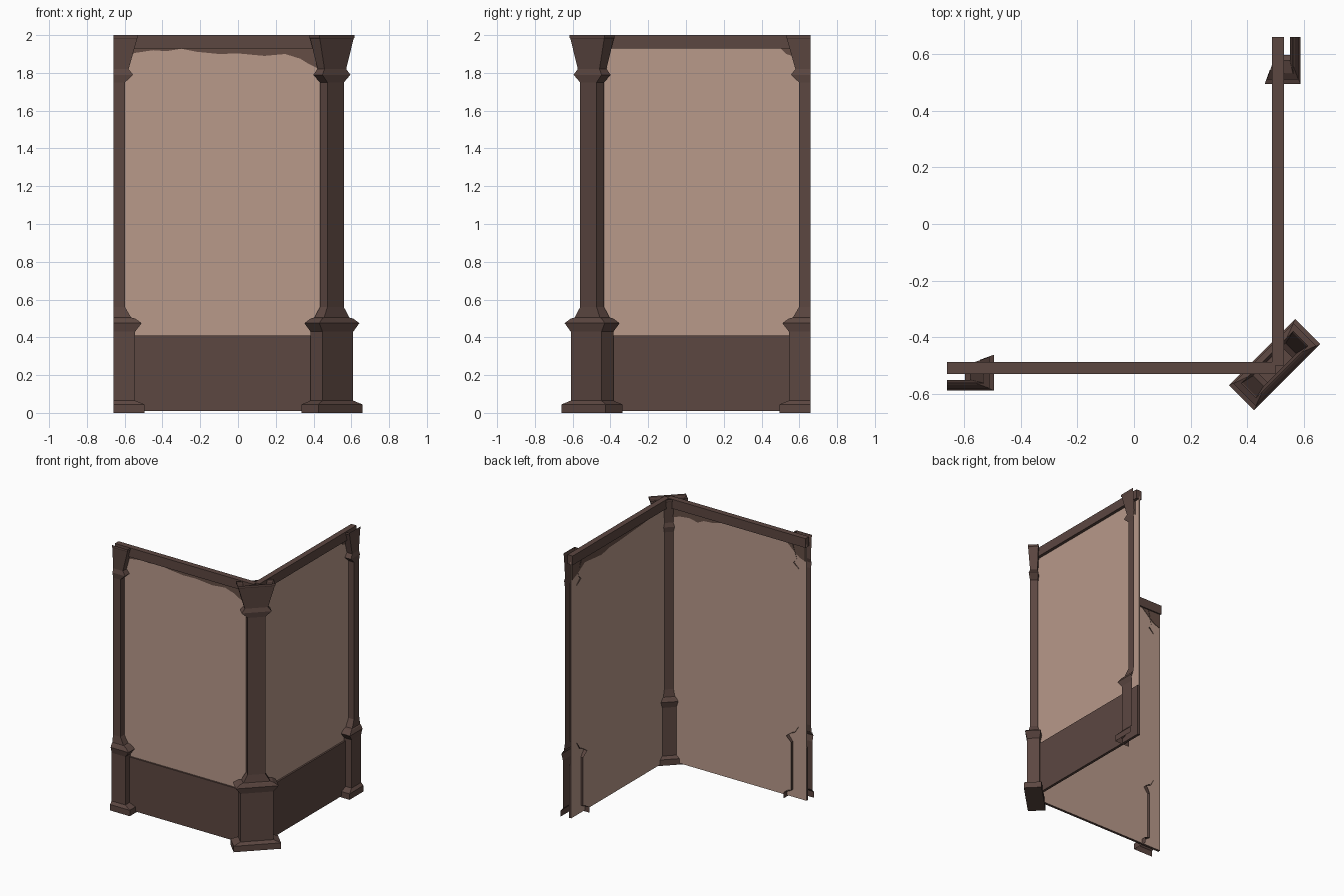
import bpy, bmesh, math

if "Cube" in bpy.data.objects:
    bpy.data.objects.remove(bpy.data.objects["Cube"])


def material(name, rgb):
    m = bpy.data.materials.new(name)
    m.diffuse_color = (*rgb, 1)
    m.use_nodes = True
    m.node_tree.nodes["Principled BSDF"].inputs["Base Color"].default_value = m.diffuse_color
    return m


WOOD = material("dark_wood", (0.107, 0.063, 0.053))
PLASTER = material("pink_plaster", (0.479, 0.319, 0.254))
STAIN = material("worn_patch", (0.130, 0.076, 0.060))

C = 0.497      # corner pillar centre, on the diagonal
END = -0.66    # free end of each wall

# post profile: height, half length, half depth
POST = [(0, .165, .063), (.045, .165, .063), (.065, .115, .045), (.43, .115, .045),
        (.475, .150, .056), (.50, .115, .043), (.505, .094, .036), (.56, .062, .028),
        (1.75, .062, .028), (1.79, .105, .034), (1.82, .081, .026),
        (1.98, .126, .036), (1.985, .130, .038), (2.0, .130, .038)]


def make(name, verts, faces, mats, closed=False, flip=False):
    bm = bmesh.new()
    vs = [bm.verts.new(v) for v in verts]
    for f in faces:
        bm.faces.new([vs[i] for i in f])
    if closed:
        bmesh.ops.recalc_face_normals(bm, faces=bm.faces)
    elif flip:
        bmesh.ops.reverse_faces(bm, faces=bm.faces)
    me = bpy.data.meshes.new(name)
    bm.to_mesh(me)
    bm.free()
    for m in mats:
        me.materials.append(m)
    ob = bpy.data.objects.new(name, me)
    bpy.context.collection.objects.link(ob)
    return ob


def place(side, s, d, z):
    """s runs along the wall to the corner, d is the outward distance."""
    return (s, -d, z) if side == "front" else (d, -s, z)


def prism(name, side, outline, d0, d1, mats):
    """Extrude an (s, z) outline through the wall thickness."""
    n = len(outline)
    verts = [place(side, s, d, z) for d in (d0, d1) for s, z in outline]
    faces = [tuple(range(n)), tuple(range(n, 2 * n))]
    faces += [(i, (i + 1) % n, n + (i + 1) % n, n + i) for i in range(n)]
    return make(f"{side}_{name}", verts, faces, mats, closed=True)


def box(name, side, s0, s1, z0, z1, d0, d1, mats):
    return prism(name, side, [(s0, z0), (s1, z0), (s1, z1), (s0, z1)], d0, d1, mats)


def stain(name, side, edge, d0, d1):
    """Ragged patch hanging from the top rail; edge is its lower outline."""
    prism(name, side, edge + [(edge[-1][0], 1.94), (edge[0][0], 1.94)], d0, d1, [STAIN])


# corner pillar: lofted rectangle turned 45 degrees, open at the top
r = math.sqrt(0.5)
verts, faces = [], [(3, 2, 1, 0)]
for z, a, b in POST:
    for u, w in ((-a, -b), (a, -b), (a, b), (-a, b)):
        verts.append((C + (u - w) * r, -C + (u + w) * r, z))
for k in range(len(POST) - 1):
    for i in range(4):
        j = (i + 1) % 4
        faces.append((4 * k + i, 4 * k + j, 4 * k + 4 + j, 4 * k + 4 + i))
make("corner_pillar", verts, faces, [WOOD])

for side in ("front", "right"):
    # end post: half shell, open at the wall end and the back
    verts, faces = [], []
    for z, a, b in POST:
        for s, d in ((END, .525 + b), (END + a, .525 + b), (END + a, .525 - b)):
            verts.append(place(side, s, d, z))
    for k in range(len(POST) - 1):
        for i in range(2):
            p = 3 * k + i
            faces.append((p, p + 1, p + 4, p + 3))
    make(f"{side}_end_post", verts, faces, [WOOD], flip=(side == "right"))

    # plaster panel, wooden skirting panel and top rail
    box("upper_panel", side, END, .50, .41, 1.95, .50, .507, [PLASTER])
    skirt = box("skirting_panel", side, END, .50, .01, .41, .50, .52, [WOOD, PLASTER])
    for p in skirt.data.polygons:
        inward = p.normal.y if side == "front" else -p.normal.x
        if inward > 0.9:
            p.material_index = 1
    box("top_rail", side, END, .50, 1.93, 2.0, .487, .53, [WOOD])

# worn patches below the rails
stain("outer_patch", "front",
      [(-.62, 1.83), (-.60, 1.83), (-.575, 1.88), (-.55, 1.905), (-.45, 1.92), (-.38, 1.915),
       (-.30, 1.928), (-.22, 1.912), (-.10, 1.90), (0, 1.903), (.14, 1.89), (.25, 1.90),
       (.33, 1.875), (.37, 1.85), (.43, 1.82)], .506, .510)
stain("outer_patch", "right",
      [(-.62, 1.82), (-.60, 1.83), (-.58, 1.87), (-.56, 1.89), (-.53, 1.90), (-.50, 1.93)],
      .506, .510)
stain("inner_patch", "front",
      [(.05, 1.925), (.13, 1.905), (.20, 1.90), (.25, 1.875), (.32, 1.89), (.40, 1.88),
       (.49, 1.85)], .497, .501)
stain("inner_end_patch", "front",
      [(-.65, 1.82), (-.60, 1.84), (-.55, 1.88), (-.50, 1.925)], .497, .501)
stain("inner_patch", "right",
      [(-.65, 1.81), (-.58, 1.84), (-.50, 1.89), (-.40, 1.88), (-.30, 1.87), (-.20, 1.89),
       (-.08, 1.895), (.05, 1.905), (.20, 1.915), (.30, 1.928)], .497, .501)
